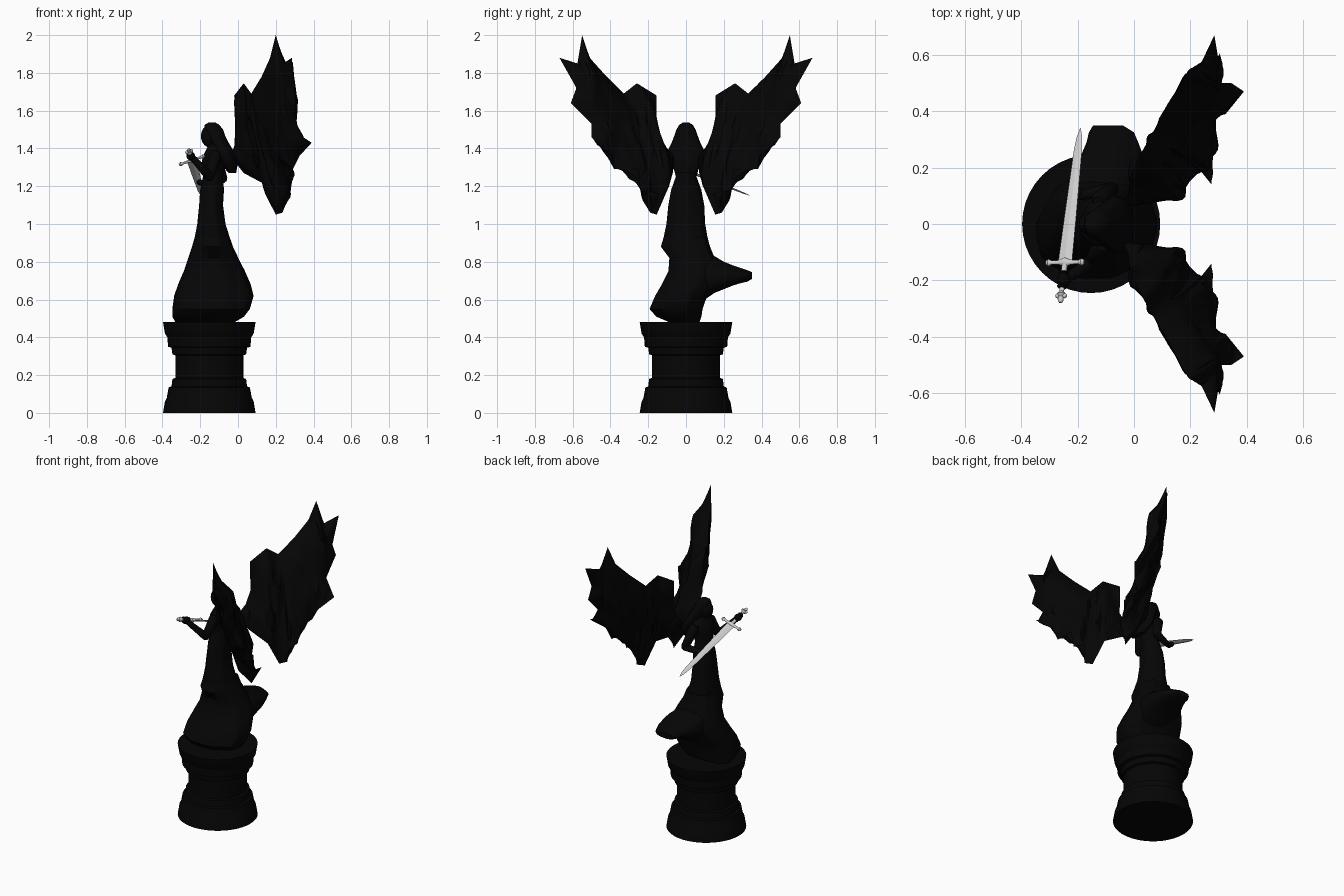
import bpy, bmesh, math
from mathutils import Vector as V

old = bpy.data.objects.get("Cube")
if old:
    bpy.data.objects.remove(old, do_unlink=True)


def material(name, grey, rough):
    m = bpy.data.materials.new(name)
    m.use_nodes = True
    m.diffuse_color = (grey, grey, grey, 1)
    node = m.node_tree.nodes["Principled BSDF"]
    node.inputs["Base Color"].default_value = (grey, grey, grey, 1)
    node.inputs["Roughness"].default_value = rough
    return m


BLACK = material("black_stone", 0.0016, 0.8)
SILVER = material("silver_steel", 0.62, 0.5)


def finish(name, bm, mat, angle=40):
    bmesh.ops.recalc_face_normals(bm, faces=bm.faces)
    mesh = bpy.data.meshes.new(name)
    bm.to_mesh(mesh)
    bm.free()
    mesh.materials.append(mat)
    ob = bpy.data.objects.new(name, mesh)
    bpy.context.collection.objects.link(ob)
    bpy.ops.object.select_all(action='DESELECT')
    ob.select_set(True)
    bpy.context.view_layer.objects.active = ob
    bpy.ops.object.shade_smooth_by_angle(angle=math.radians(angle))
    return ob


def loft(name, rings, u, v, mat=BLACK, n=24, fold=0, waves=9, angle=40, square=1):
    """Skin elliptical rings given as (centre, u radius, v radius); square < 1 boxes the +v half."""
    bm = bmesh.new()
    u, v = V(u), V(v)
    loops = []
    for c, ru, rv in rings:
        loop = []
        for i in range(n):
            a = math.tau * i / n
            r = 1 + fold * math.sin(waves * a)
            p = square if math.sin(a) > 0 else 1
            x = math.copysign(abs(math.cos(a)) ** p, math.cos(a))
            y = math.copysign(abs(math.sin(a)) ** p, math.sin(a))
            loop.append(bm.verts.new(V(c) + u * ru * r * x + v * rv * r * y))
        loops.append(loop)
    for a, b in zip(loops, loops[1:]):
        for i in range(n):
            j = (i + 1) % n
            bm.faces.new((a[i], a[j], b[j], b[i]))
    bm.faces.new(loops[0])
    bm.faces.new(loops[-1])
    return finish(name, bm, mat, angle)


def box_rings(rows):
    """Rows of z, x min, x max, y min, y max."""
    return [(((a + b) / 2, (c + d) / 2, z), (b - a) / 2, (d - c) / 2) for z, a, b, c, d in rows]


def limb(name, points, radii, mat=BLACK, n=12):
    pts = [V(p) for p in points]
    for k in range(len(pts) - 1):
        d = (pts[k + 1] - pts[k]).normalized()
        u = d.orthogonal().normalized()
        r, s = radii[k], radii[k + 1]
        rings = [(pts[k] - d * r * 0.7, r * 0.6, r * 0.6), (pts[k], r, r),
                 (pts[k + 1], s, s), (pts[k + 1] + d * s * 0.7, s * 0.6, s * 0.6)]
        loft(f"{name}_{k + 1}", rings, u, d.cross(u), mat, n)


def ball(name, centre, size, mat=BLACK):
    bm = bmesh.new()
    bmesh.ops.create_uvsphere(bm, u_segments=20, v_segments=14, radius=1)
    for w in bm.verts:
        w.co = V(centre) + V([a * b for a, b in zip(w.co, size)])
    return finish(name, bm, mat)


X, Y = V((1, 0, 0)), V((0, 1, 0))

# Round moulded pedestal
profile = [(0, .245), (.06, .235), (.08, .225), (.135, .215), (.14, .2), (.18, .195), (.185, .18),
           (.305, .18), (.31, .195), (.345, .2), (.35, .218), (.4, .222), (.42, .235), (.48, .245)]
loft("pedestal", [((-.152, 0, z), r, r) for z, r in profile], X, Y, n=40, angle=25)

# Long gown: a skirt that is fuller on the windward side, and the bodice
skirt = [(.48, -.33, -.02, -.09, .07), (.51, -.345, .03, -.16, .08), (.55, -.345, .06, -.195, .085),
         (.62, -.335, .08, -.165, .11), (.68, -.315, .065, -.13, .15), (.75, -.285, .035, -.095, .17),
         (.82, -.262, .0, -.09, .15), (.88, -.242, -.028, -.135, .125), (.93, -.228, -.045, -.12, .112)]
loft("skirt", box_rings(skirt), X, Y, n=54, fold=.02, square=.65)
bodice = [(.86, -.22, -.03, -.1, .12), (.93, -.228, -.045, -.12, .112),
          (1.0, -.215, -.067, -.105, .1), (1.1, -.205, -.08, -.095, .095), (1.18, -.2, -.075, -.08, .08),
          (1.25, -.185, -.08, -.055, .055), (1.31, -.195, -.065, -.07, .07), (1.36, -.185, -.05, -.09, .09),
          (1.4, -.165, -.06, -.07, .07), (1.43, -.15, -.09, -.03, .03)]
loft("bodice", box_rings(bodice), X, Y, n=54, fold=.02)

# Train of the gown blown to one side, leaning as it rises
train = [(.04, -.24, .02, .57, .84), (.1, -.25, .035, .6, .85), (.15, -.235, .04, .635, .83),
         (.2, -.21, .04, .655, .8), (.25, -.185, .03, .675, .78), (.29, -.168, .015, .687, .767),
         (.325, -.16, .0, .695, .755), (.35, -.145, -.04, .71, .745)]
loft("gown_train", [(((a + b) / 2, y, (c + d) / 2), (b - a) / 2, (d - c) / 2)
                    for y, a, b, c, d in train], X, (-.25, 0, 1), n=36, fold=.02, waves=6)

# Head and flowing hair
ball("head", (-.148, 0, 1.465), (.048, .042, .06))
hair = [(1.27, -.05, -.01, -.05, .05), (1.33, -.1, .0, -.095, .095), (1.38, -.12, -.02, -.1, .1),
        (1.43, -.145, -.05, -.075, .075), (1.47, -.165, -.07, -.06, .06), (1.5, -.18, -.08, -.05, .05),
        (1.525, -.175, -.1, -.035, .035), (1.538, -.155, -.12, -.015, .015)]
loft("hair", box_rings(hair), X, Y, n=40, fold=.03, waves=8)

# Arms: one raises the hilt, the other steadies the blade
limb("right_arm", [(-.12, -.085, 1.36), (-.15, -.13, 1.25), (-.245, -.2, 1.355)], [.032, .025, .016])
ball("right_hand", (-.25, -.2, 1.36), (.023, .03, .022))
limb("left_arm", [(-.12, .085, 1.36), (-.08, .125, 1.24), (-.195, .1, 1.215)], [.032, .025, .016])
ball("left_hand", (-.2, .11, 1.22), (.02, .025, .015))

# Wing outline: ragged feather tips, then the leading edge
outline = [(.2, .55, 2), (.24, .575, 1.85), (.285, .67, 1.88), (.3, .58, 1.72), (.305, .61, 1.64),
           (.31, .5, 1.53), (.345, .5, 1.46), (.39, .47, 1.43), (.325, .39, 1.36), (.29, .38, 1.29),
           (.29, .25, 1.29), (.28, .24, 1.18), (.275, .14, 1.16), (.235, .19, 1.06), (.2, .155, 1.05),
           (.16, .09, 1.2), (.03, .07, 1.27), (-.04, .06, 1.36), (-.02, .11, 1.41),
           (-.015, .155, 1.49), (-.02, .155, 1.68), (.03, .26, 1.745), (.07, .33, 1.69),
           (.125, .42, 1.78), (.17, .51, 1.88)]
bm = bmesh.new()
bm.faces.new([bm.verts.new(p) for p in outline])
bmesh.ops.triangulate(bm, faces=bm.faces[:], ngon_method='BEAUTY')
bmesh.ops.subdivide_edges(bm, edges=bm.edges[:], cuts=5, use_grid_fill=True)
inner = [w for w in bm.verts if not w.is_boundary]
rim = [w.co.copy() for w in bm.verts if w.is_boundary]
for _ in range(5):
    bmesh.ops.smooth_vert(bm, verts=inner, factor=.5, use_axis_x=True, use_axis_y=True, use_axis_z=True)

# Swell the wing into two skins rippled like feathers
normal, root = V((-.72, .64, -.27)).normalized(), V((0, .09, 1.34))
copy = bmesh.ops.duplicate(bm, geom=bm.verts[:] + bm.edges[:] + bm.faces[:])["vert_map"]
for w in inner:
    d = w.co - root
    ripple = .012 * math.sin(16 * math.atan2(d.z, math.hypot(d.x, d.y)))
    depth = min(1, min((w.co - p).length for p in rim) / .075)
    copy[w].co += normal * depth * (ripple - .05)
    w.co += normal * depth * (ripple + .035)
bmesh.ops.remove_doubles(bm, verts=bm.verts[:], dist=.0002)
wings = finish("wings", bm, BLACK, 50)
mirror = wings.modifiers.new("Mirror", 'MIRROR')
mirror.use_axis = (False, True, False)

# Sword frame: along the blade, across the guard, through the flat
start, tip = V((-.26, -.27, 1.39)), V((-.19, .34, 1.15))
along = (tip - start).normalized()
across = V((.14, 0, .05))
across = (across - along * across.dot(along)).normalized()
flat = along.cross(across)


def on_sword(t, side=0):
    return start.lerp(tip, t) + across * side


blade = [(.22, .026), (.5, .022), (.88, .015), (.95, .01), (1, .001)]
loft("sword_blade", [(on_sword(t), w, w * .25) for t, w in blade], across, flat, SILVER, 4, angle=10)
guard = [(-.072, .007), (-.062, .014), (-.05, .007), (-.02, .009), (0, .018),
         (.02, .009), (.05, .007), (.062, .014), (.072, .007)]
loft("sword_guard", [(on_sword(.22, s), r, r * .8) for s, r in guard], along, flat, SILVER, 10)
grip = [(-.015, .005), (0, .011), (.02, .009), (.035, .017), (.05, .008), (.12, .012), (.2, .01), (.22, .014)]
loft("sword_grip", [(on_sword(t), r, r) for t, r in grip], across, flat, SILVER, 12)
for side in (-1, 1):
    ball(f"pommel_lobe_{side + 2}", on_sword(.025, side * .013), (.009, .009, .009), SILVER)

# Fingers wrapped round the grip
for k in range(4):
    loft(f"right_finger_{k + 1}", [(on_sword(.08 + k * .025 + e), r, r) for e, r in
                                   ((-.01, .014), (0, .019), (.01, .014))], across, flat, BLACK, 10)
